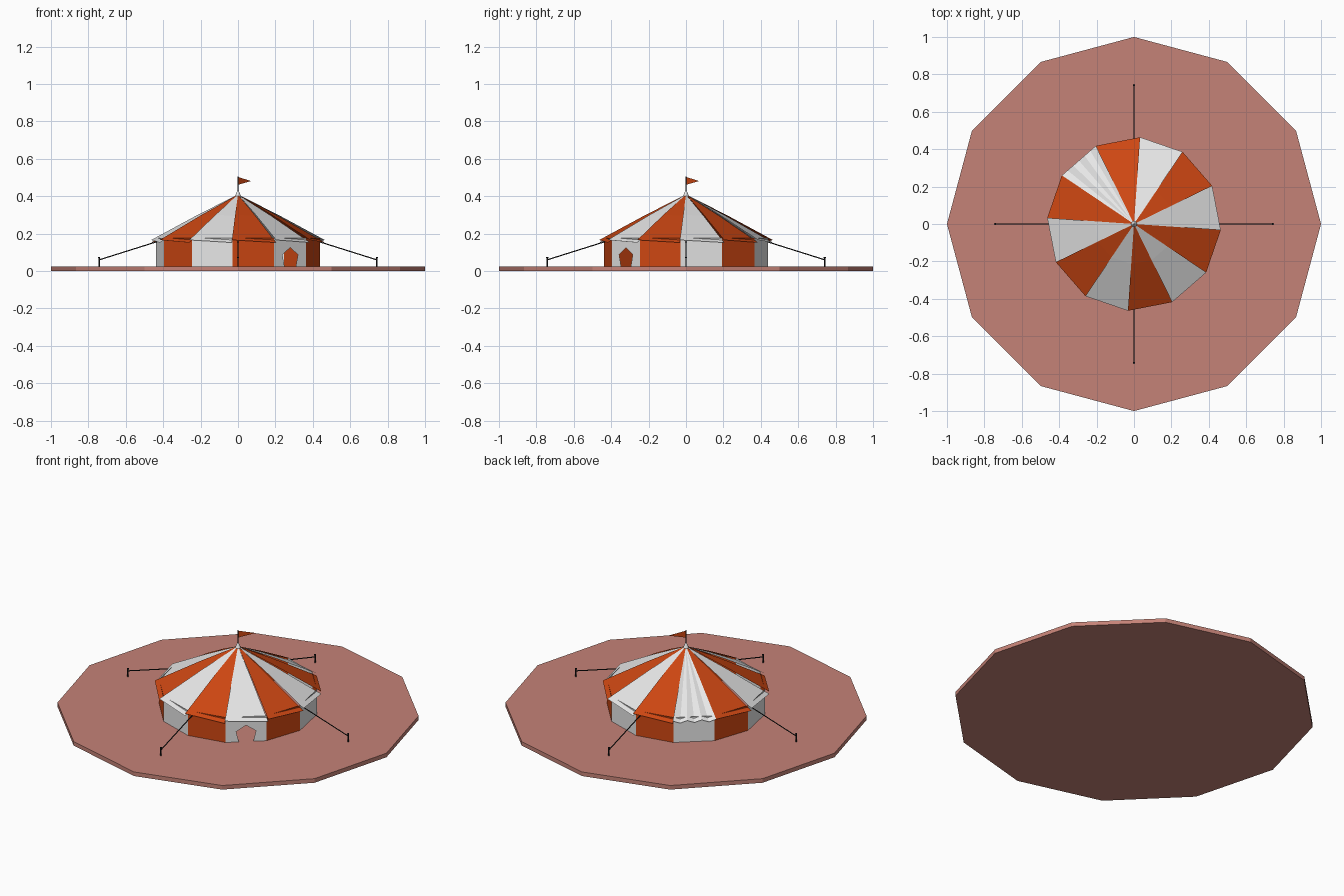
import bpy, bmesh, math
from mathutils import Vector

if "Cube" in bpy.data.objects:
    bpy.data.objects.remove(bpy.data.objects["Cube"])


def material(name, rgb):
    m = bpy.data.materials.new(name)
    m.diffuse_color = (*rgb, 1)
    m.use_nodes = True
    m.node_tree.nodes["Principled BSDF"].inputs["Base Color"].default_value = m.diffuse_color
    return m


PINK = material("pink ground", (0.56, 0.225, 0.185))
WHITE = material("white canvas", (0.80, 0.80, 0.80))
ORANGE = material("orange canvas", (0.61, 0.062, 0.006))
DARK = material("dark rope", (0.012, 0.012, 0.012))
N, START = 12, -4          # tent sides and angle of the first corner
DOOR, PLEAT = 10, 4        # panel with the doorway, panel with the folds


def finish(bm, name, mats):
    me = bpy.data.meshes.new(name)
    bm.to_mesh(me)
    bm.free()
    for m in mats:
        me.materials.append(m)
    ob = bpy.data.objects.new(name, me)
    bpy.context.collection.objects.link(ob)
    return ob


def face(bm, pts, mat=0):
    f = bm.faces.new([bm.verts.new(p) for p in pts])
    f.material_index = mat
    return f


def corner(k, r, z):
    a = math.radians(START + 30 * k)
    return Vector((r * math.cos(a), r * math.sin(a), z))


def rod(bm, a, b, r1, r2=None, sides=6):
    """Cylinder or cone between two points."""
    a, b = Vector(a), Vector(b)
    d = b - a
    mat = d.to_track_quat('Z', 'Y').to_matrix().to_4x4()
    mat.translation = (a + b) / 2
    bmesh.ops.create_cone(bm, cap_ends=True, segments=sides, radius1=r1,
                          radius2=r1 if r2 is None else r2,
                          depth=d.length, matrix=mat)


# Ground disc, twelve sides with a corner on +x
bm = bmesh.new()
ring = [Vector((math.cos(math.radians(30 * i)), math.sin(math.radians(30 * i)), 0))
        for i in range(N)]
bottom = bm.faces.new([bm.verts.new(p) for p in ring])
ext = bmesh.ops.extrude_face_region(bm, geom=[bottom], use_keep_orig=True)
bmesh.ops.translate(bm, vec=(0, 0, 0.025),
                    verts=[v for v in ext["geom"] if isinstance(v, bmesh.types.BMVert)])
bmesh.ops.recalc_face_normals(bm, faces=bm.faces)
finish(bm, "ground_disc", [PINK])

# Striped wall; one panel has a pointed doorway cut out
bm = bmesh.new()
Z0, Z1, RW = 0.025, 0.177, 0.44
for k in range(N):
    bl, br = corner(k, RW, Z0), corner(k + 1, RW, Z0)
    tl, tr = corner(k, RW, Z1), corner(k + 1, RW, Z1)
    pts = [bl, br, tr, tl]
    if k == DOOR:
        mid, t = (bl + br) / 2, (br - bl).normalized()
        door = [(-0.040, 0), (-0.055, 0.063), (0, 0.1), (0.055, 0.063), (0.040, 0)]
        pts = [bl] + [mid + t * u + Vector((0, 0, h)) for u, h in door] + [br, tr, tl]
    face(bm, pts, k % 2)
bmesh.ops.remove_doubles(bm, verts=bm.verts, dist=1e-5)
finish(bm, "tent_wall", [WHITE, ORANGE])

# Striped roof; one panel is pleated
bm = bmesh.new()
profile = [(0.465, 0.166), (0.215, 0.301), (0.008, 0.405)]
for k in range(N):
    n = 6 if k == PLEAT else 1
    for (ra, za), (rb, zb) in zip(profile, profile[1:]):
        def edge(r, z, i):
            p = corner(k, r, z).lerp(corner(k + 1, r, z), i / n)
            p.z -= 0.03 * r * (i % 2)
            return p
        for i in range(n):
            face(bm, [edge(ra, za, i), edge(ra, za, i + 1),
                      edge(rb, zb, i + 1), edge(rb, zb, i)], k % 2)
bmesh.ops.remove_doubles(bm, verts=bm.verts, dist=1e-5)
finish(bm, "tent_roof", [WHITE, ORANGE])

# Canvas tip around the flag pole
bm = bmesh.new()
rod(bm, (0, 0, 0.395), (0, 0, 0.43), 0.018, 0.004, 12)
finish(bm, "roof_tip", [WHITE])

# Flag pole and pennant, flying towards +x +y
bm = bmesh.new()
rod(bm, (0, 0, 0.40), (0, 0, 0.505), 0.003)
finish(bm, "flag_pole", [DARK])
bm = bmesh.new()
face(bm, [(0, 0, 0.503), (0, 0, 0.461), (0.07, 0.07, 0.481)])
finish(bm, "pennant", [ORANGE])

# Four guy ropes with pegs
ropes, pegs = bmesh.new(), bmesh.new()
for i in range(4):
    d = Vector((math.cos(i * math.pi / 2), math.sin(i * math.pi / 2), 0))
    up = Vector((0, 0, 1))
    rod(ropes, d * 0.43 + up * 0.158, d * 0.742 + up * 0.06, 0.003)
    rod(pegs, d * 0.742 + up * 0.02, d * 0.742 + up * 0.075, 0.0035)
    rod(pegs, d * 0.742 + up * 0.070, d * 0.742 + up * 0.076, 0.006)
finish(ropes, "guy_ropes", [DARK])
finish(pegs, "pegs", [DARK])
